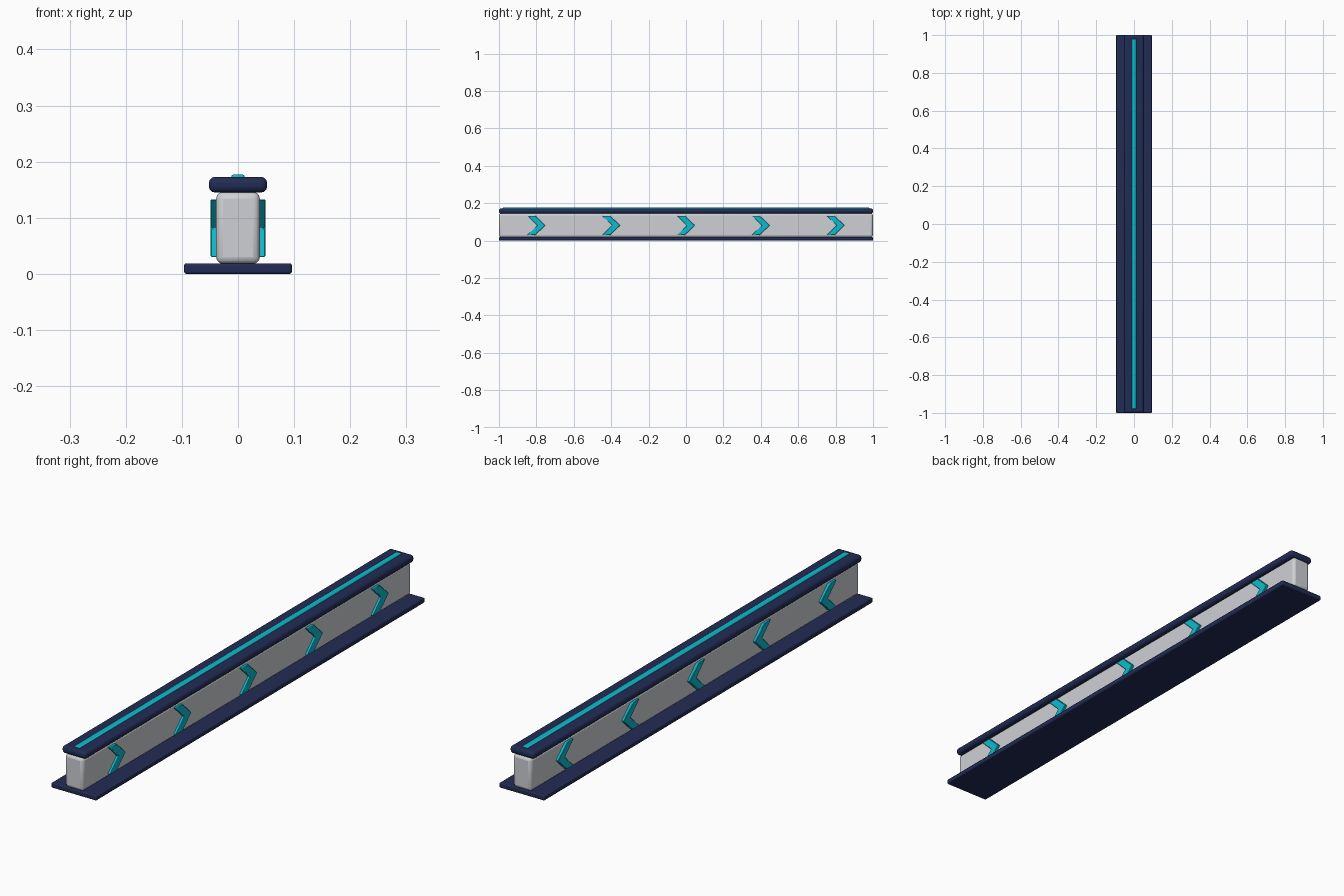
import bpy, bmesh

if "Cube" in bpy.data.objects:
    bpy.data.objects.remove(bpy.data.objects["Cube"])


def material(name, rgb):
    m = bpy.data.materials.new(name)
    m.diffuse_color = (*rgb, 1)
    m.use_nodes = True
    m.node_tree.nodes["Principled BSDF"].inputs["Base Color"].default_value = m.diffuse_color
    return m


NAVY = material("navy", (0.016, 0.025, 0.09))
GREY = material("light grey", (0.62, 0.63, 0.66))
TEAL = material("teal", (0.004, 0.50, 0.62))


def finish(name, bm, mat, bevel, segments):
    bmesh.ops.recalc_face_normals(bm, faces=bm.faces)
    me = bpy.data.meshes.new(name)
    bm.to_mesh(me)
    bm.free()
    me.materials.append(mat)
    ob = bpy.data.objects.new(name, me)
    bpy.context.collection.objects.link(ob)
    mod = ob.modifiers.new("rounded_edges", 'BEVEL')
    mod.width = bevel
    mod.segments = segments
    mod.limit_method = 'ANGLE'
    bpy.ops.object.select_all(action='DESELECT')
    ob.select_set(True)
    bpy.context.view_layer.objects.active = ob
    bpy.ops.object.shade_smooth_by_angle()
    return ob


def box(name, half_x, half_y, z0, z1, mat, bevel, segments=3):
    bm = bmesh.new()
    bmesh.ops.create_cube(bm, size=1)
    for v in bm.verts:
        v.co = (v.co.x * 2 * half_x, v.co.y * 2 * half_y, z0 + (v.co.z + 0.5) * (z1 - z0))
    return finish(name, bm, mat, bevel, segments)


def chevron(name, side, y):
    # Arrow outline in the side plane, pointing to the back
    outline = [(-0.048, 0.133), (-0.006, 0.133), (0.048, 0.0815),
               (-0.006, 0.030), (-0.048, 0.030), (0.005, 0.0815)]
    bm = bmesh.new()
    face = bm.faces.new([bm.verts.new((side * 0.034, y + p, z)) for p, z in outline])
    ext = bmesh.ops.extrude_face_region(bm, geom=[face])
    for v in ext["geom"]:
        if isinstance(v, bmesh.types.BMVert):
            v.co.x = side * 0.049
    return finish(name, bm, TEAL, 0.002, 1)


# Stacked beam: foot plate, wall, top rail and light strip
box("base_plate", 0.096, 1.0, 0.0, 0.019, NAVY, 0.004, 2)
box("wall_body", 0.039, 0.999, 0.018, 0.146, GREY, 0.012)
box("top_rail", 0.052, 1.0, 0.145, 0.173, NAVY, 0.011)
box("light_strip", 0.012, 0.98, 0.167, 0.177, TEAL, 0.004, 2)

# Five arrows on each side
for side, label in ((1, "right"), (-1, "left")):
    for i in range(5):
        chevron(f"chevron_{label}_{i + 1}", side, -0.8 + 0.4 * i)
